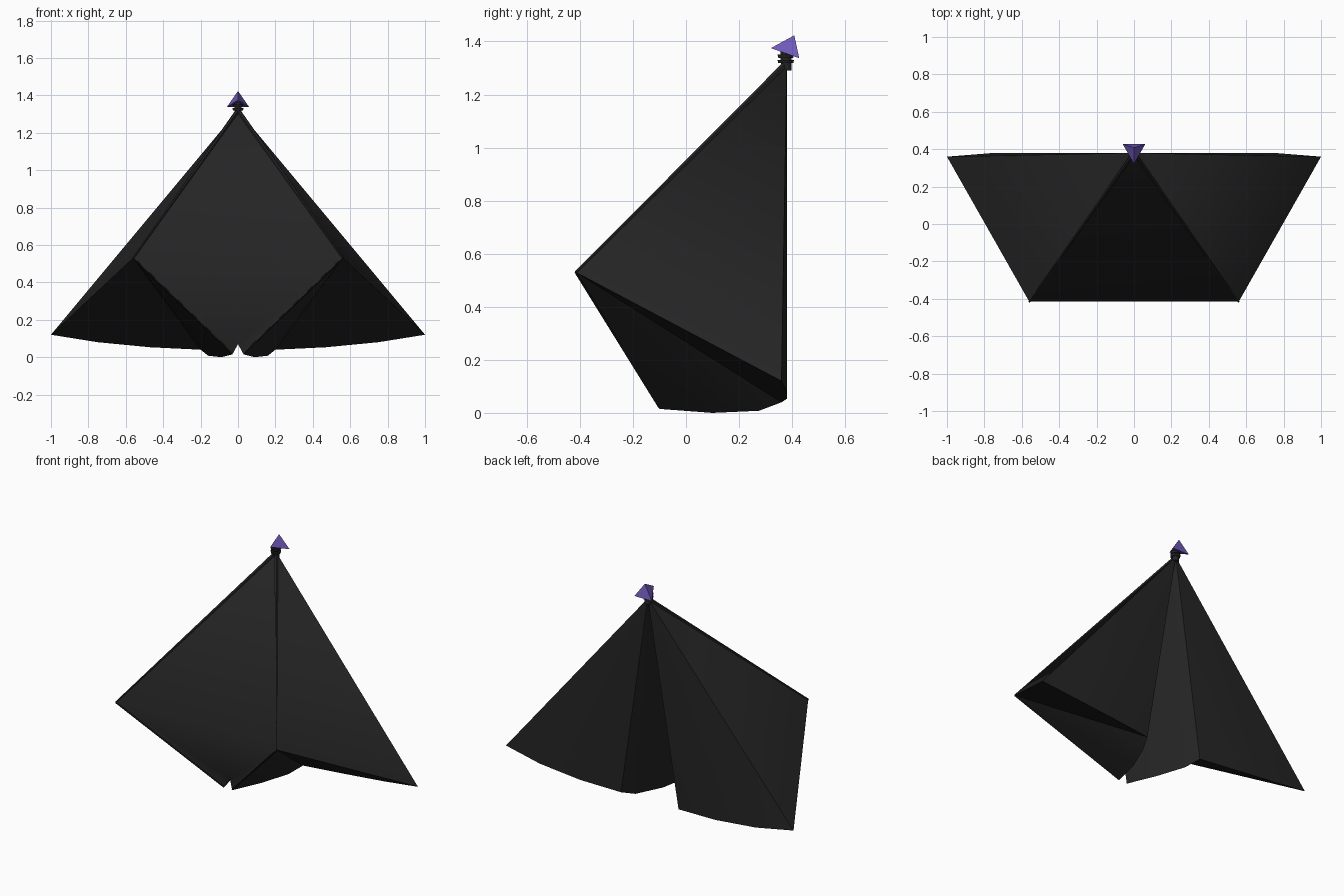
import bpy, bmesh, math
from mathutils import Vector, Matrix

if "Cube" in bpy.data.objects:
    bpy.data.objects.remove(bpy.data.objects["Cube"])


def material(name, rgb):
    m = bpy.data.materials.new(name)
    m.diffuse_color = (*rgb, 1)
    m.use_nodes = True
    m.node_tree.nodes["Principled BSDF"].inputs["Base Color"].default_value = m.diffuse_color
    return m


BLACK = material("soft black", (0.018, 0.018, 0.018))
PURPLE = material("purple", (0.16, 0.10, 0.48))


def finish(bm, name, mat, angle=None):
    me = bpy.data.meshes.new(name)
    bm.to_mesh(me)
    bm.free()
    me.materials.append(mat)
    ob = bpy.data.objects.new(name, me)
    bpy.context.collection.objects.link(ob)
    if angle:
        bpy.ops.object.select_all(action='DESELECT')
        ob.select_set(True)
        bpy.context.view_layer.objects.active = ob
        bpy.ops.object.shade_smooth_by_angle(angle=math.radians(angle))
    return ob


def sheet(name, polys, inside, mirror=True, mat=BLACK, angle=30):
    """Panel of polygons facing away from the inside point, optionally mirrored in x."""
    bm = bmesh.new()
    inside = Vector(inside)
    for poly in polys:
        p = [Vector(c) for c in poly]
        normal = (p[1] - p[0]).cross(p[2] - p[0])
        if normal.dot(sum(p, Vector()) / len(p) - inside) < 0:
            p.reverse()
        bm.faces.new([bm.verts.new(v) for v in p])
        if mirror:
            bm.faces.new([bm.verts.new((-v.x, v.y, v.z)) for v in reversed(p)])
    bmesh.ops.remove_doubles(bm, verts=bm.verts, dist=0.0005)
    return finish(bm, name, mat, angle)


def fan(centre, rim):
    return [(centre, a, b) for a, b in zip(rim, rim[1:])]


def rod(bm, a, b, r1, r2, sides=8):
    a, b = Vector(a), Vector(b)
    d = b - a
    turn = d.to_track_quat('Z', 'Y').to_matrix().to_4x4()
    bmesh.ops.create_cone(bm, cap_ends=True, segments=sides, radius1=r1, radius2=r2,
                          depth=d.length, matrix=Matrix.Translation((a + b) / 2) @ turn)


# Key points of the right half
apex = (0, 0.38, 1.32)
corner = (0.56, -0.415, 0.53)
tip = (1.0, 0.36, 0.12)
valley = (0, -0.08, 0.07)
toe = (0.03, -0.10, 0.015)
hem = [toe, (0.09, 0.10, 0.0), (0.16, 0.275, 0.008), (0.20, 0.36, 0.04),
       (0.47, 0.38, 0.053), (0.75, 0.38, 0.08), tip]
body = (0.45, 0.05, 0.42)


def left(p):
    return (-p[0], p[1], p[2])


# Front panel, folded under towards the toes
sheet("front_panel", [(apex, left(corner), corner),
                      (corner, left(corner), valley),
                      (corner, valley, toe),
                      (left(corner), left(toe), valley)],
      (0, 0.1, 0.5), mirror=False, angle=85)

# Side, underside, back and the fold down the middle of the back
sheet("side_panels", [(apex, corner, tip)], body)
sheet("lower_flaps", fan(corner, hem), body)
sheet("back_panels", fan(apex, hem[2:]), body)
sheet("back_fold", [(apex, hem[2], valley)] + fan(valley, hem[:3]), body)

# Thin ribs along the front edges
bm = bmesh.new()
for side in (1, -1):
    c = (side * corner[0], corner[1], corner[2])
    rod(bm, apex, c, 0.012, 0.005, 6)
    rod(bm, c, (side * toe[0], toe[1], toe[2] + 0.005), 0.005, 0.004, 6)
finish(bm, "front_ribs", BLACK, 40)

# Ringed neck at the apex
bm = bmesh.new()
rod(bm, (0, 0.378, 1.29), (0, 0.376, 1.37), 0.020, 0.020, 10)
for z in (1.318, 1.338):
    rod(bm, (0, 0.376, z), (0, 0.376, z + 0.013), 0.028, 0.031, 10)
finish(bm, "neck_rings", BLACK, 40)

# Pointed four-faced finial
nose, crown, base = (0, 0.32, 1.375), (0, 0.408, 1.423), (0.06, 0.427, 1.337)
sheet("finial", [(nose, crown, base), (nose, base, left(base)),
                 (crown, base, left(base)), (nose, crown, left(base))],
      (0, 0.39, 1.37), mirror=False, mat=PURPLE, angle=None)
